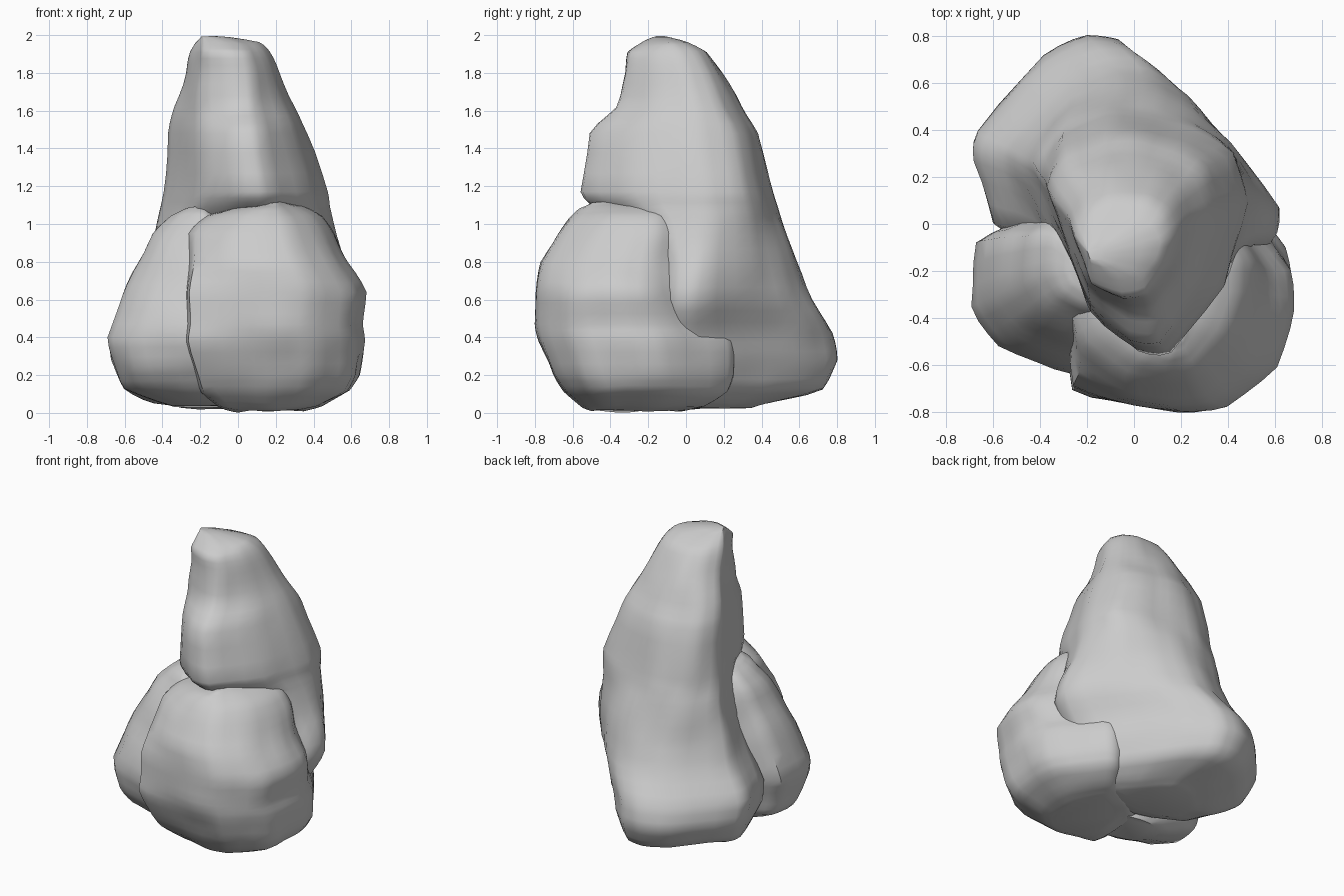
import bpy, bmesh
from mathutils import Vector, noise


def curve(a, b, c, d, t):
    """Blend of straight and Catmull-Rom interpolation, keeps rock edges fairly crisp."""
    line = b + (c - b) * t
    smooth = 0.5 * (2 * b + (c - a) * t + (2 * a - 5 * b + 4 * c - d) * t * t
                    + (3 * b - a - 3 * c + d) * t ** 3)
    return line * 0.6 + smooth * 0.4


def ring(outlines, level):
    """Blend two neighbouring outlines and fit them to the level's box."""
    z, t, x0, x1, y0, y1 = level
    k = min(int(t), len(outlines) - 2)
    pts = [(a[0] + (b[0] - a[0]) * (t - k), a[1] + (b[1] - a[1]) * (t - k))
           for a, b in zip(outlines[k], outlines[k + 1])]
    xs, ys = [p[0] for p in pts], [p[1] for p in pts]
    sx, sy = (x1 - x0) / (max(xs) - min(xs)), (y1 - y0) / (max(ys) - min(ys))
    return [Vector((x0 + (x - min(xs)) * sx, y0 + (y - min(ys)) * sy, z)) for x, y in pts]


def rock(name, outlines, levels, seed, steps=3):
    rings = [ring(outlines, lv) for lv in levels]
    n, m = len(outlines[0]), len(rings)
    # refine around each ring
    rings = [[curve(r[i - 1], r[i], r[(i + 1) % n], r[(i + 2) % n], s / steps)
              for i in range(n) for s in range(steps)] for r in rings]
    # refine between rings
    fine = []
    for j in range(m - 1):
        a, b, c, d = rings[max(j - 1, 0)], rings[j], rings[j + 1], rings[min(j + 2, m - 1)]
        for s in range(steps):
            fine.append([curve(*q, s / steps) for q in zip(a, b, c, d)])
    fine.append(rings[-1])
    bm = bmesh.new()
    rows = [[bm.verts.new(p) for p in r] for r in fine]
    k = n * steps
    for r0, r1 in zip(rows, rows[1:]):
        for i in range(k):
            bm.faces.new((r0[i], r0[(i + 1) % k], r1[(i + 1) % k], r1[i]))
    bm.faces.new(rows[0][::-1])
    bm.faces.new(rows[-1])
    bmesh.ops.recalc_face_normals(bm, faces=bm.faces)
    # soft weathering dents
    bm.normal_update()
    for v in bm.verts:
        d = noise.noise(v.co * 4.5 + Vector((seed, 0, 0)))
        v.co += v.normal * (d * 0.018 - 0.003)
        v.co.z = min(max(v.co.z, 0), 2)
    mesh = bpy.data.meshes.new(name)
    bm.to_mesh(mesh)
    bm.free()
    ob = bpy.data.objects.new(name, mesh)
    bpy.context.collection.objects.link(ob)
    bpy.ops.object.select_all(action='DESELECT')
    ob.select_set(True)
    bpy.context.view_layer.objects.active = ob
    bpy.ops.object.shade_smooth_by_angle(angle=0.8)
    return ob


# tall rear rock: wide foot at the back, spire leaning forward over the boulders
rock("tall_rock",
     [[(.60, .07), (.34, .43), (.17, .65), (0, .79), (-.15, .8), (-.36, .72),
       (-.67, .4), (-.69, .28), (-.60, .0), (-.4, -.1), (0, -.2), (.56, -.08)],
      [(.49, .08), (.43, .29), (.26, .39), (.1, .44), (-.1, .44), (-.3, .37),
       (-.39, .2), (-.32, .0), (-.17, -.36), (.03, -.53), (.17, -.54), (.39, -.26)],
      [(.22, 0), (.18, .12), (.1, .18), (0, .19), (-.1, .18), (-.2, .12),
       (-.27, 0), (-.25, -.12), (-.2, -.26), (-.03, -.32), (.1, -.29), (.19, -.15)]],
     [(0.02, 0, -.30, .20, .00, .35),
      (0.05, 0, -.45, .33, -.10, .47),
      (0.13, 0, -.60, .41, -.15, .72),
      (0.28, 0, -.68, .47, -.18, .80),
      (0.42, 0, -.68, .52, -.20, .77),
      (0.60, .1, -.56, .62, -.20, .67),
      (0.80, .4, -.48, .585, -.25, .58),
      (1.00, .7, -.43, .51, -.35, .52),
      (1.09, .9, -.41, .49, -.48, .48),
      (1.17, 1, -.40, .48, -.55, .45),
      (1.48, 1.1, -.37, .37, -.50, .38),
      (1.62, 1.35, -.34, .31, -.37, .29),
      (1.80, 1.7, -.28, .22, -.32, .19),
      (1.91, 1.9, -.25, .16, -.31, .11),
      (1.96, 2, -.23, .11, -.24, .02),
      (2.00, 2, -.20, -.12, -.16, -.10)], 3.0)

# big front boulder, bulging to the right with a low block at its back
rock("front_boulder",
     [[(.66, -.1), (.43, .22), (.33, .25), (0, .1), (-.25, -.1), (-.29, -.4),
       (-.27, -.72), (0, -.78), (.2, -.8), (.4, -.78), (.63, -.6), (.685, -.3)],
      [(.48, -.1), (.42, .0), (.3, .03), (0, 0), (-.2, -.2), (-.27, -.3),
       (-.22, -.45), (-.05, -.6), (.1, -.65), (.25, -.62), (.4, -.45), (.48, -.25)]],
     [(0.01, 0, .00, .35, -.50, .00),
      (0.03, 0, -.10, .45, -.55, .10),
      (0.11, 0, -.20, .60, -.65, .22),
      (0.20, 0, -.23, .65, -.71, .25),
      (0.38, 0, -.28, .67, -.78, .24),
      (0.47, .15, -.28, .66, -.80, .17),
      (0.64, .35, -.29, .685, -.80, .06),
      (0.80, .6, -.28, .59, -.78, .02),
      (0.95, .9, -.27, .51, -.69, -.02),
      (1.04, 1, -.17, .44, -.62, -.05),
      (1.09, 1, -.03, .34, -.57, -.08),
      (1.12, 1, .14, .24, -.50, -.15)], 11.0)

# smaller boulder wedged in at the left
outline = [(-.02, -.3), (-.1, -.05), (-.3, .02), (-.47, .02), (-.67, -.08),
           (-.69, -.35), (-.58, -.52), (-.35, -.62), (-.2, -.65), (-.1, -.55)]
rock("left_boulder", [outline, outline],
     [(0.03, 0, -.35, .02, -.40, -.10),
      (0.13, 0, -.60, .02, -.53, -.04),
      (0.25, 0, -.65, .00, -.61, -.02),
      (0.40, 0, -.69, .00, -.65, .02),
      (0.62, 0, -.61, .00, -.59, .03),
      (0.80, 0, -.53, .00, -.52, .03),
      (0.95, 0, -.45, .00, -.44, .02),
      (1.05, 0, -.36, -.10, -.36, .00),
      (1.09, 0, -.28, -.15, -.28, -.10)], 23.0)
